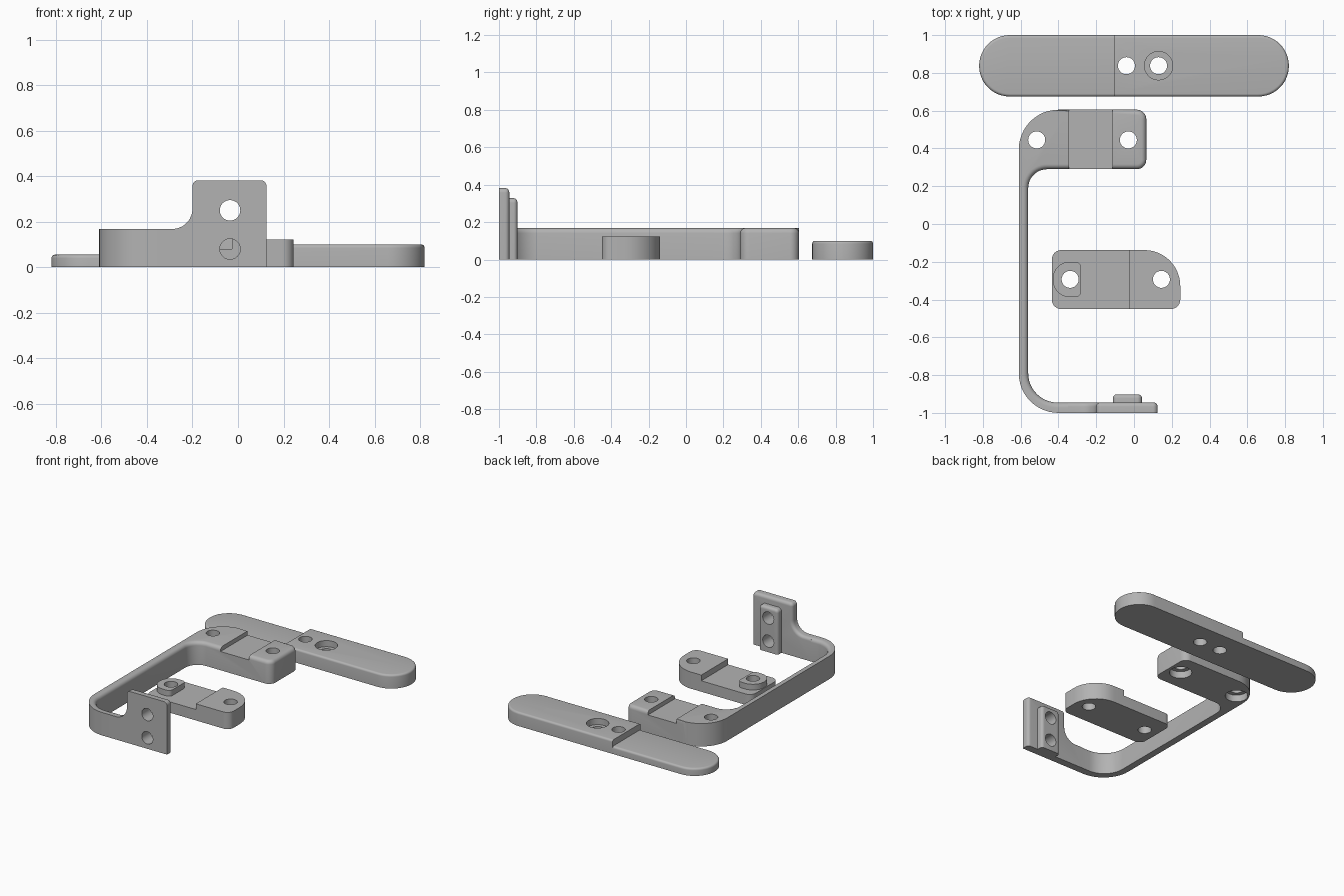
import bpy, bmesh, math
from mathutils import Vector

if "Cube" in bpy.data.objects:
    bpy.data.objects.remove(bpy.data.objects["Cube"], do_unlink=True)

grey = bpy.data.materials.new("plain grey")
grey.use_nodes = True
grey.diffuse_color = (0.45, 0.45, 0.45, 1)
grey.node_tree.nodes["Principled BSDF"].inputs["Base Color"].default_value = grey.diffuse_color


def rounded(corners, steps=12):
    """Outline from (x, y, radius) right-angled corners."""
    out = []
    for i, (x, y, r) in enumerate(corners):
        p = Vector((x, y))
        if r == 0:
            out.append(p)
            continue
        u = (Vector(corners[i - 1][:2]) - p).normalized() * r
        v = (Vector(corners[(i + 1) % len(corners)][:2]) - p).normalized() * r
        for k in range(steps + 1):
            a = math.pi / 2 * k / steps
            out.append(p + u + v - v * math.cos(a) - u * math.sin(a))
    return out


def box_outline(x0, x1, y0, y1, r):
    """Rectangle with radii given from front left, anticlockwise."""
    return rounded([(x0, y0, r[0]), (x1, y0, r[1]), (x1, y1, r[2]), (x0, y1, r[3])])


def solid(name, outline, lo, hi, upright=False, fillet=0, where=None):
    """Extrude an outline along z (or y if upright) and round its far rim."""
    def place(p, h):
        return (p.x, h, p.y) if upright else (p.x, p.y, h)
    bm = bmesh.new()
    base = [bm.verts.new(place(p, lo)) for p in outline]
    top = [bm.verts.new(place(p, hi)) for p in outline]
    bm.faces.new(base)
    bm.faces.new(top)
    n = len(base)
    for i in range(n):
        j = (i + 1) % n
        bm.faces.new((base[i], base[j], top[j], top[i]))
    bmesh.ops.recalc_face_normals(bm, faces=bm.faces)
    if fillet:
        rim = set(top)
        edges = [e for e in bm.edges if e.verts[0] in rim and e.verts[1] in rim
                 and where((e.verts[0].co + e.verts[1].co) / 2)]
        bmesh.ops.bevel(bm, geom=edges, offset=fillet, segments=5, profile=0.5,
                        affect='EDGES', clamp_overlap=False)
    mesh = bpy.data.meshes.new(name)
    bm.to_mesh(mesh)
    bm.free()
    mesh.materials.append(grey)
    obj = bpy.data.objects.new(name, mesh)
    bpy.context.collection.objects.link(obj)
    return obj


def cut(obj, cutter):
    """Subtract a cutter and discard it."""
    bpy.context.view_layer.objects.active = obj
    mod = obj.modifiers.new("cut", 'BOOLEAN')
    mod.operation, mod.solver, mod.object = 'DIFFERENCE', 'EXACT', cutter
    bpy.ops.object.modifier_apply(modifier=mod.name)
    bpy.data.objects.remove(cutter, do_unlink=True)


def drill(obj, u, v, r=0.045, lo=-0.1, hi=0.5, upright=False):
    ring = [Vector((u + r * math.cos(a), v + r * math.sin(a)))
            for a in (math.tau * k / 40 for k in range(40))]
    cut(obj, solid("drill", ring, lo, hi, upright))


# Long bar: thick half and thin half
split, end_r = -0.105, 0.162
thick = solid("bar_thick_half", box_outline(split, 0.82, 0.675, 1, (0, end_r, end_r, 0)),
              0, 0.1, fillet=0.015, where=lambda m: m.x > split + 0.001)
thin = solid("bar_thin_half", box_outline(-0.82, split, 0.675, 1, (end_r, 0, 0, end_r)),
             0, 0.055, fillet=0.015, where=lambda m: m.x < split - 0.001)
drill(thick, -0.04, 0.838)
drill(thick, 0.13, 0.838)
drill(thick, 0.13, 0.838, 0.075, lo=0.055)


# Bracket: end block, long arm and curved front corner
def inner_rim(m):
    back_bend = m.x < -0.4 and m.y > 0.39
    front_bend = m.x < -0.4 and m.y < -0.79 and math.hypot(m.x + 0.4, m.y + 0.79) > 0.18
    return m.x > -0.57 and m.y > -0.96 and not back_bend and not front_bend


arm_end = -0.35
bracket = solid("bracket_arm", rounded([
    (arm_end, -1, 0), (arm_end, -0.945, 0), (-0.56, -0.945, 0.155), (-0.56, 0.29, 0.1),
    (0.065, 0.29, 0.05), (0.065, 0.605, 0.05), (-0.61, 0.605, 0.21), (-0.61, -1, 0.21)]),
    0, 0.168, fillet=0.027, where=inner_rim)
for x in (-0.515, -0.03):
    drill(bracket, x, 0.445)
    drill(bracket, x, 0.445, 0.075, hi=0.05)
cut(bracket, solid("channel", box_outline(-0.345, -0.115, 0.2, 0.7, (0, 0, 0, 0)), 0.137, 0.3))

# Upright plate on the bracket's front end, with its rear boss
plate = solid("mounting_plate", rounded([
    (arm_end, 0, 0), (0.125, 0, 0), (0.125, 0.382, 0.025), (-0.2, 0.382, 0.025),
    (-0.2, 0.168, 0.09), (arm_end, 0.168, 0)]),
    -1, -0.945, True, 0.022, lambda m: m.z > 0.01 and m.x > arm_end + 0.001)
boss = solid("plate_boss", box_outline(-0.112, 0.042, 0, 0.328, (0, 0, 0.025, 0.025)),
             -0.95, -0.902, True, 0.02, lambda m: m.z > 0.01)
for part in (plate, boss):
    for z in (0.08, 0.25):
        drill(part, -0.035, z, lo=-1.1, hi=-0.8, upright=True)

# Stepped spacer with its raised collar
spacer = solid("spacer", box_outline(-0.435, 0.245, -0.45, -0.138, (0.05, 0.05, 0.19, 0.05)), 0, 0.122)
cut(spacer, solid("step", box_outline(-0.6, -0.027, -0.6, 0, (0, 0, 0, 0)), 0.08, 0.3))
collar = solid("spacer_collar", box_outline(-0.43, -0.28, -0.387, -0.2, (0.09, 0.03, 0.03, 0.09)),
               0.07, 0.122)
for part in (spacer, collar):
    drill(part, -0.338, -0.293)
drill(spacer, 0.145, -0.293)

# Smooth the rounded surfaces, keep the edges sharp
bpy.ops.object.select_all(action='DESELECT')
for obj in (thick, thin, bracket, plate, boss, spacer, collar):
    obj.select_set(True)
bpy.context.view_layer.objects.active = bracket
bpy.ops.object.shade_smooth_by_angle(angle=math.radians(30))
